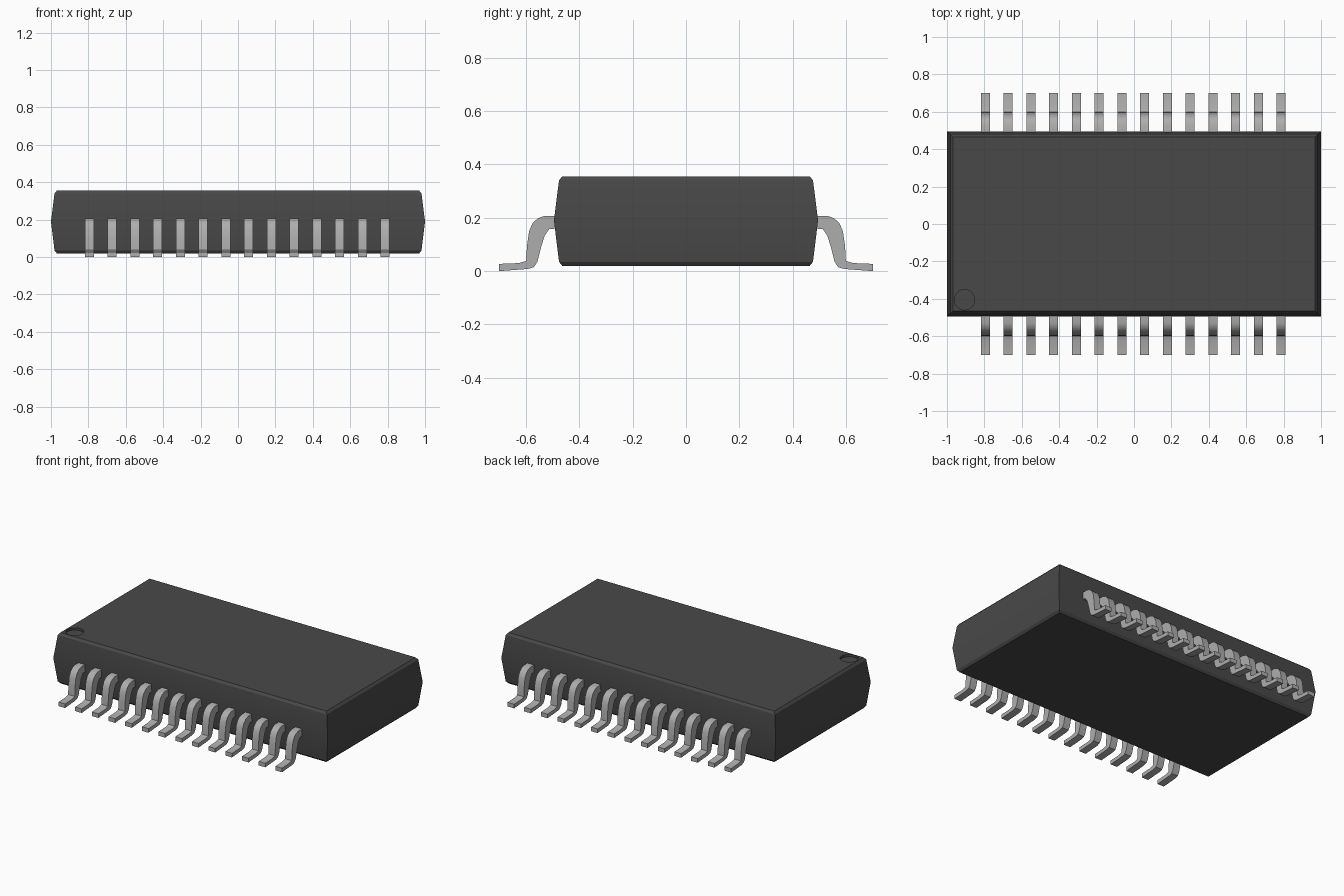
import bpy, bmesh, math

cube = bpy.data.objects.get("Cube")
if cube:
    bpy.data.objects.remove(cube, do_unlink=True)


def material(name, rgb):
    m = bpy.data.materials.new(name)
    m.use_nodes = True
    m.diffuse_color = (*rgb, 1)
    bsdf = next(n for n in m.node_tree.nodes if n.type == 'BSDF_PRINCIPLED')
    bsdf.inputs["Base Color"].default_value = (*rgb, 1)
    return m


def add_object(name, mesh, location=(0, 0, 0), turn=0):
    o = bpy.data.objects.new(name, mesh)
    o.location = location
    o.rotation_euler.z = turn
    bpy.context.collection.objects.link(o)
    return o


def finish(bm, name, mat):
    bmesh.ops.recalc_face_normals(bm, faces=bm.faces)
    mesh = bpy.data.meshes.new(name)
    bm.to_mesh(mesh)
    bm.free()
    mesh.materials.append(mat)
    return mesh


def smooth(o, degrees=30):
    bpy.ops.object.select_all(action='DESELECT')
    o.select_set(True)
    bpy.context.view_layer.objects.active = o
    bpy.ops.object.shade_smooth_by_angle(angle=math.radians(degrees))


dark = material("dark_plastic", (0.066, 0.066, 0.066))
metal = material("grey_metal", (0.42, 0.42, 0.42))

# Body: rectangular rings, widest at the mid seam, with softened rims
bm = bmesh.new()
rings = []
for z, inset in [(.02, .031), (.035, .019), (.19, 0), (.34, .019), (.355, .031)]:
    x, y = 1 - inset, .495 - inset
    rings.append([bm.verts.new((sx * x, sy * y, z))
                  for sx, sy in [(-1, -1), (1, -1), (1, 1), (-1, 1)]])
for a, b in zip(rings, rings[1:]):
    for i in range(4):
        j = (i + 1) % 4
        bm.faces.new((a[i], a[j], b[j], b[i]))
bm.faces.new(rings[0])
bm.faces.new(rings[-1])
body = add_object("body", finish(bm, "body", dark))

# Round marker dimple sunk into the top at the first lead
bm = bmesh.new()
bmesh.ops.create_cone(bm, cap_ends=True, segments=48, radius1=.054, radius2=.054, depth=.04)
cutter = add_object("dimple_cutter", finish(bm, "dimple_cutter", dark), (-.906, -.405, .36))
cutter.hide_render = True
mod = body.modifiers.new("dimple", 'BOOLEAN')
mod.operation = 'DIFFERENCE'
mod.solver = 'EXACT'
mod.object = cutter
bpy.context.view_layer.objects.active = body
bpy.ops.object.modifier_apply(modifier=mod.name)
bpy.data.objects.remove(cutter, do_unlink=True)
smooth(body)

# Gull-wing lead: side profile (outward distance, height) extruded across its width
profile = [(.48, .207), (.53, .207), (.555, .198), (.575, .180), (.588, .150),
           (.596, .095), (.599, .038), (.627, .030), (.70, .027),
           (.70, 0), (.592, .008), (.570, .015), (.557, .035), (.543, .090),
           (.530, .132), (.513, .157), (.48, .160)]
width = .048
bm = bmesh.new()
face = bm.faces.new([bm.verts.new((-width / 2, -y, z)) for y, z in profile])
ext = bmesh.ops.extrude_face_region(bm, geom=[face], use_keep_orig=True)
bmesh.ops.translate(bm, vec=(width, 0, 0),
                    verts=[g for g in ext["geom"] if isinstance(g, bmesh.types.BMVert)])
lead_mesh = finish(bm, "lead", metal)

# Fourteen leads along each long side
count, pitch = 14, .1217
for side, turn in (("front", 0), ("back", math.pi)):
    for i in range(count):
        x = (i - (count - 1) / 2) * pitch - .004
        lead = add_object(f"{side}_lead_{i + 1}", lead_mesh, (x, 0, 0), turn)
smooth(lead)
